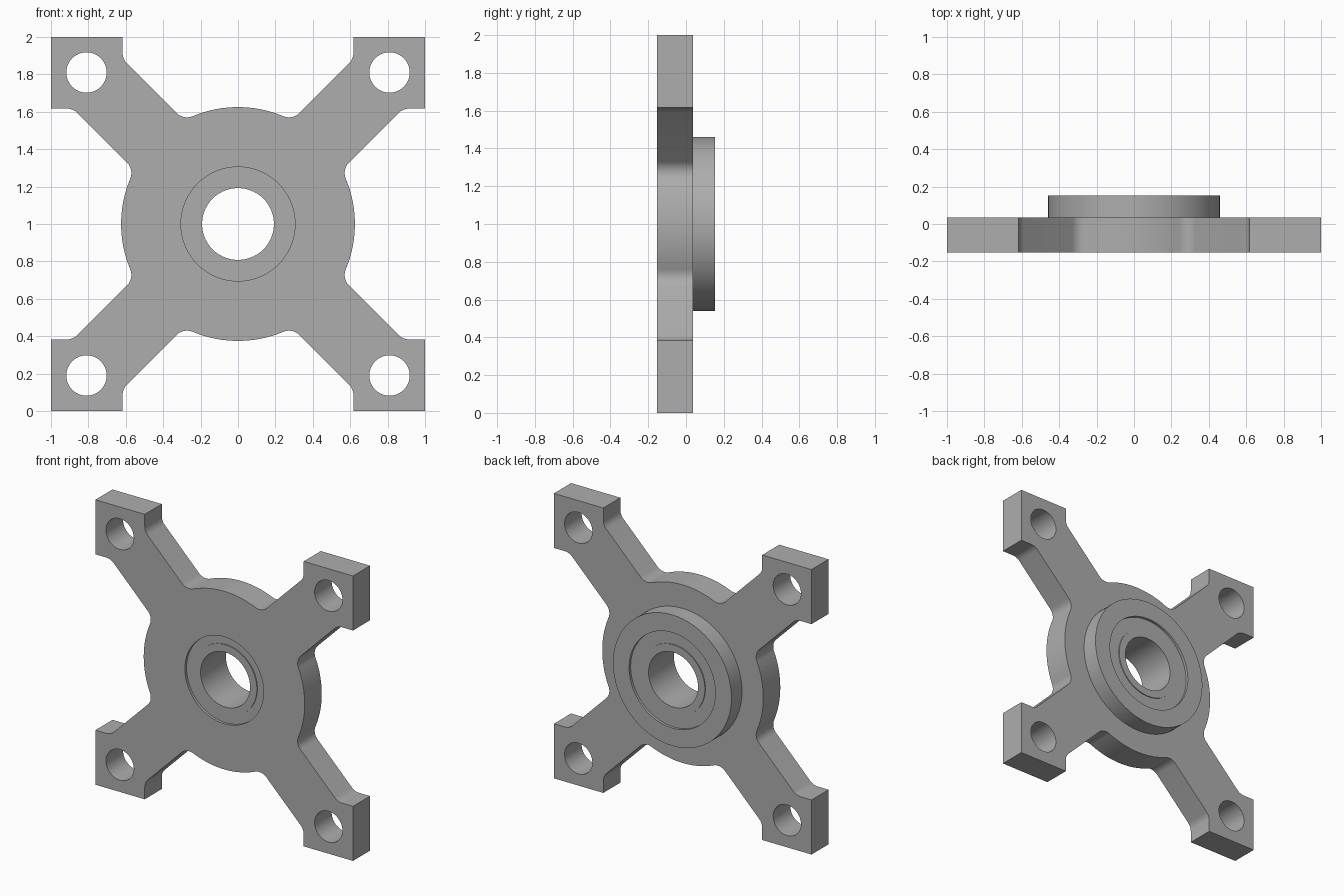
import bpy, bmesh
from math import pi, sin, cos, atan2, sqrt, radians

cube = bpy.data.objects.get("Cube")
if cube:
    bpy.data.objects.remove(cube, do_unlink=True)

FRONT, SEAT, BACK = -0.153, 0.036, 0.153   # plate front, plate back, boss back
MID_Z = 1.0

steel = bpy.data.materials.new("grey steel")
steel.use_nodes = True
GREY = (0.42, 0.42, 0.42, 1)
steel.diffuse_color = GREY
steel.node_tree.nodes["Principled BSDF"].inputs["Base Color"].default_value = GREY


def finish(name, bm):
    """Clean the mesh, turn it into a smooth-by-angle object."""
    bmesh.ops.remove_doubles(bm, verts=bm.verts, dist=1e-5)
    bmesh.ops.recalc_face_normals(bm, faces=bm.faces)
    mesh = bpy.data.meshes.new(name)
    bm.to_mesh(mesh)
    bm.free()
    mesh.materials.append(steel)
    obj = bpy.data.objects.new(name, mesh)
    bpy.context.collection.objects.link(obj)
    bpy.ops.object.select_all(action='DESELECT')
    obj.select_set(True)
    bpy.context.view_layer.objects.active = obj
    bpy.ops.object.shade_smooth_by_angle(angle=radians(30))
    return obj


def arc(cx, cz, r, a0, a1, n):
    return [(cx + r * cos(a0 + (a1 - a0) * i / n),
             cz + r * sin(a0 + (a1 - a0) * i / n)) for i in range(n + 1)]


def circle(cx, cz, r, n=64):
    return arc(cx, cz, r, 0, 2 * pi, n)[:-1]


def quarter_outline(disc=0.625, arm=0.265, pad=0.617, fillet=0.08):
    """Plate edge from the top of the disc to the pad corner, then mirrored."""
    gap = arm + fillet * sqrt(2)
    # fillet centre between the disc and the arm edge
    x = (-gap + sqrt(2 * (disc + fillet) ** 2 - gap ** 2)) / 2
    z = x + gap
    a = atan2(z, x)
    half = arc(0, 0, disc, pi / 2, a, 12)
    half += arc(x, z, fillet, a - pi, -pi / 4, 10)[1:]
    # fillet between the arm edge and the pad side
    half += arc(pad - fillet, pad - fillet + gap, fillet, -pi / 4, 0, 8)
    half += [(pad, 1)]
    return half + [(1, 1)] + [(q, p) for p, q in reversed(half)]


def plate(name, loops, y0, y1):
    """Filled 2D outline with holes, extruded from y0 to y1."""
    curve = bpy.data.curves.new(name, 'CURVE')
    curve.dimensions = '2D'
    curve.fill_mode = 'BOTH'
    curve.extrude = (y1 - y0) / 2
    for pts in loops:
        spline = curve.splines.new('POLY')
        spline.points.add(len(pts) - 1)
        for point, (px, pz) in zip(spline.points, pts):
            point.co = (px, pz, 0, 1)
        spline.use_cyclic_u = True
    temp = bpy.data.objects.new(name + " outline", curve)
    bpy.context.collection.objects.link(temp)
    deps = bpy.context.evaluated_depsgraph_get()
    bm = bmesh.new()
    bm.from_mesh(temp.evaluated_get(deps).to_mesh())
    bpy.data.objects.remove(temp, do_unlink=True)
    for v in bm.verts:
        px, pz, depth = v.co
        v.co = (px, depth + (y0 + y1) / 2, pz + MID_Z)
    return finish(name, bm)


def ring(name, profile, n=96):
    """Turn a closed (radius, y) profile around the hub axis."""
    bm = bmesh.new()
    rows = [[bm.verts.new((r * cos(2 * pi * i / n), y, MID_Z + r * sin(2 * pi * i / n)))
             for r, y in profile] for i in range(n)]
    for i in range(n):
        a, b = rows[i], rows[(i + 1) % n]
        for j in range(len(profile)):
            k = (j + 1) % len(profile)
            bm.faces.new((a[j], a[k], b[k], b[j]))
    return finish(name, bm)


def flat_ring(name, inner, outer, y0, y1):
    return ring(name, [(inner, y0), (outer, y0), (outer, y1), (inner, y1)])


# Four-armed plate: the quarter outline turned four times, plus its holes
outline = []
pts = quarter_outline()
for _ in range(4):
    outline += pts[:-1]
    pts = [(z, -x) for x, z in pts]
holes = [circle(sx * 0.81, sz * 0.81, 0.108, 48) for sx in (-1, 1) for sz in (-1, 1)]
plate("mounting_plate", [outline, circle(0, 0, 0.305, 96)] + holes, FRONT, SEAT)

# Raised boss on the back, with the bearing's outer ring flush inside it
flat_ring("rear_boss", 0.39, 0.46, SEAT, BACK)
flat_ring("outer_race", 0.335, 0.39, SEAT, BACK)

# Recessed bearing shield and inner race around the bore
ring("bearing_shield", [(0.245, FRONT + 0.018), (0.305, FRONT + 0.018), (0.305, SEAT),
                        (0.335, SEAT), (0.335, BACK - 0.018), (0.245, BACK - 0.018)])
flat_ring("inner_race", 0.192, 0.245, FRONT + 0.012, BACK - 0.012)
